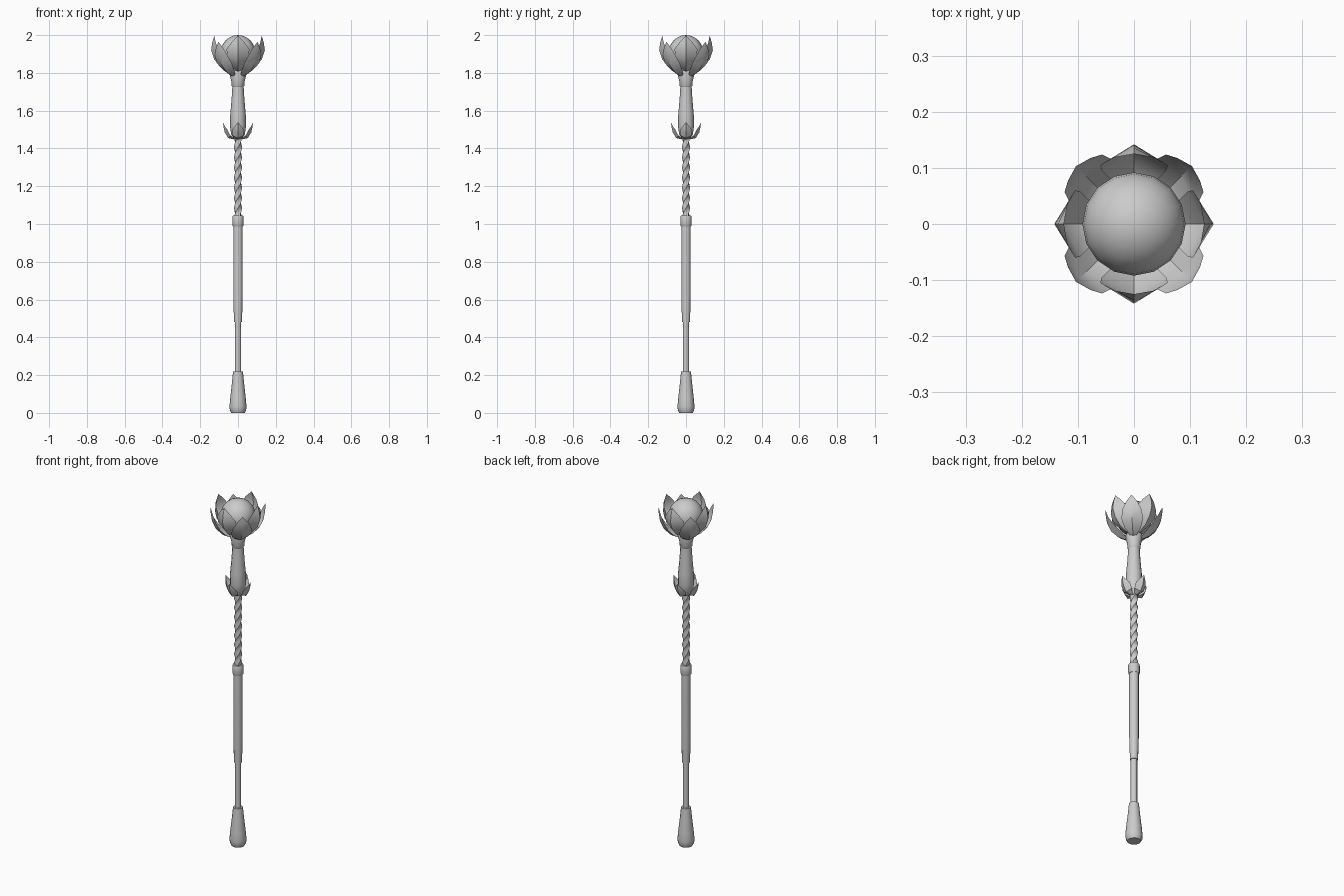
import bpy, math
from math import sin, cos, pi, radians

if "Cube" in bpy.data.objects:
    bpy.data.objects.remove(bpy.data.objects["Cube"])


def make(name, verts, faces, smooth=True):
    me = bpy.data.meshes.new(name)
    me.from_pydata(verts, [], faces)
    me.update()
    ob = bpy.data.objects.new(name, me)
    bpy.context.collection.objects.link(ob)
    if smooth:
        bpy.ops.object.select_all(action='DESELECT')
        ob.select_set(True)
        bpy.context.view_layer.objects.active = ob
        bpy.ops.object.shade_smooth_by_angle(angle=radians(35))
    return ob


def skin(name, rings):
    # Skin a stack of equal rings and cap both ends
    n = len(rings[0])
    verts = [v for r in rings for v in r]
    faces = [(k * n + i, k * n + (i + 1) % n, (k + 1) * n + (i + 1) % n, (k + 1) * n + i)
             for k in range(len(rings) - 1) for i in range(n)]
    faces += [tuple(reversed(range(n))), tuple(range(len(verts) - n, len(verts)))]
    return make(name, verts, faces)


def lathe(name, profile, n=12):
    return skin(name, [[(r * cos(2 * pi * i / n), r * sin(2 * pi * i / n), z)
                        for i in range(n)] for r, z in profile])


def petal(name, rows, tip, angle):
    # rows: keel radius, keel z, edge radius, edge z, half width; creased along the keel
    pts, faces = [], []
    for r, z, er, ez, w in rows:
        pts += [(er, -w, ez), (r, 0, z), (er, w, ez)]
    pts.append((tip[0], 0, tip[1]))
    for k in range(len(rows) - 1):
        a = 3 * k
        faces += [(a, a + 1, a + 4, a + 3), (a + 1, a + 2, a + 5, a + 4)]
    a, t = 3 * (len(rows) - 1), len(pts) - 1
    faces += [(a, a + 1, t), (a + 1, a + 2, t)]
    c, s = cos(angle), sin(angle)
    return make(name, [(x * c - y * s, x * s + y * c, z) for x, y, z in pts], faces)


# Shaft parts, bottom to top
lathe("pommel", [(.036, 0), (.043, .015), (.045, .035), (.041, .08), (.033, .15), (.026, .22)])
lathe("lower_shaft", [(.017, .2), (.017, .5)])
lathe("grip", [(.021, .48), (.025, .62), (.025, 1.0)])
lathe("collar", [(.027, .988), (.030, .995), (.030, 1.037), (.027, 1.045)])

# Twisted rod with four lobes
rings = []
for k in range(49):
    tw = 4 * pi * k / 48
    rings.append([((.0205 if i % 2 == 0 else .0165) * cos(tw + i * pi / 4),
                   (.0205 if i % 2 == 0 else .0165) * sin(tw + i * pi / 4),
                   1.03 + .43 * k / 48) for i in range(8)])
skin("twisted_rod", rings)

# Upper handle and flared neck
lathe("upper_handle", [(.022, 1.45), (.036, 1.475), (.043, 1.52), (.041, 1.58), (.034, 1.66), (.029, 1.74)])
lathe("neck", [(.030, 1.726), (.034, 1.733), (.035, 1.755), (.045, 1.795), (.034, 1.83)])

# Orb
bpy.ops.mesh.primitive_uv_sphere_add(segments=16, ring_count=12, radius=.092, location=(0, 0, 1.908))
orb = bpy.context.object
orb.name = "orb"
bpy.ops.object.shade_smooth()

# Leaves at the foot of the handle, then two rings of petals around the orb
leaf_rows = [(.022, 1.448, .020, 1.452, .012), (.052, 1.455, .040, 1.468, .030),
             (.070, 1.485, .055, 1.497, .032), (.076, 1.51, .068, 1.515, .019)]
inner_rows = [(.035, 1.805, .033, 1.812, .014), (.092, 1.832, .078, 1.85, .040),
              (.126, 1.872, .096, 1.885, .058), (.142, 1.920, .105, 1.925, .060),
              (.136, 1.962, .119, 1.963, .034)]
outer_rows = [(.040, 1.782, .038, 1.788, .018), (.080, 1.800, .070, 1.815, .042),
              (.118, 1.838, .103, 1.852, .056), (.138, 1.885, .128, 1.895, .047),
              (.145, 1.925, .138, 1.93, .028)]
for i in range(4):
    a = i * pi / 2
    petal(f"handle_leaf_{i+1}", leaf_rows, (.080, 1.54), a)
    petal(f"inner_petal_{i+1}", inner_rows, (.125, 1.998), a)
    petal(f"outer_petal_{i+1}", outer_rows, (.146, 1.965), a + pi / 4)
